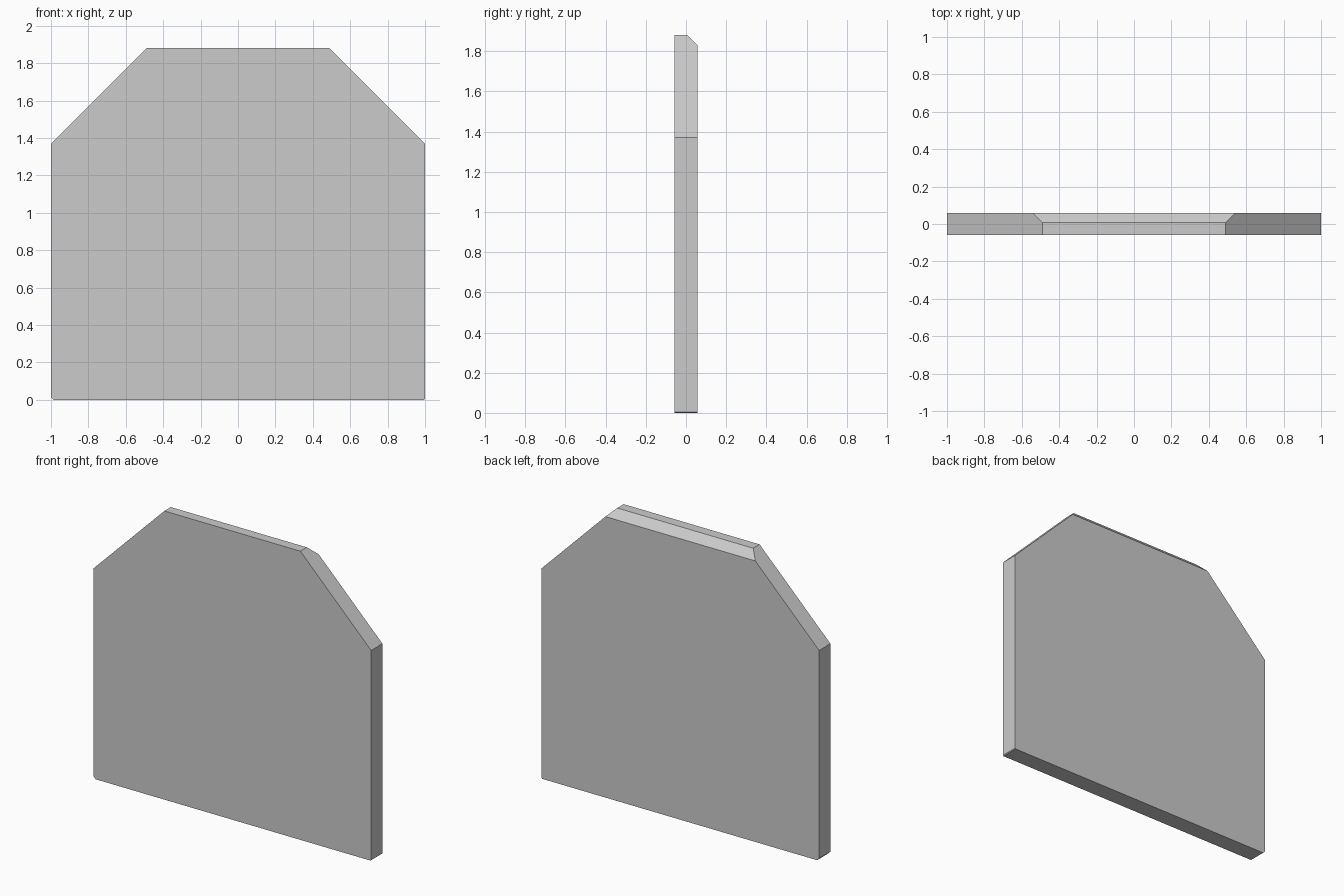
import bpy, bmesh

if "Cube" in bpy.data.objects:
    bpy.data.objects.remove(bpy.data.objects["Cube"])

HALF_T = 0.058   # half thickness of the slab
TOP = 1.88
CHAMFER = 0.05   # bevel along the top back edge

# Front outline (x, z), with clipped shoulders and tiny nicked bottom corners
outline = [(-0.985, 0), (0.995, 0), (1, 0.005), (1, 1.37), (0.49, TOP),
           (-0.49, TOP), (-1, 1.37), (-1, 0.015)]

bm = bmesh.new()
front = bm.faces.new([bm.verts.new((x, -HALF_T, z)) for x, z in outline])
ext = bmesh.ops.extrude_face_region(bm, geom=[front], use_keep_orig=True)
bmesh.ops.translate(bm, vec=(0, 2 * HALF_T, 0),
                    verts=[g for g in ext["geom"] if isinstance(g, bmesh.types.BMVert)])

# Slice off the top back edge at 45 degrees and cap the cut
cut = bmesh.ops.bisect_plane(bm, geom=bm.verts[:] + bm.edges[:] + bm.faces[:],
                             plane_co=(0, HALF_T, TOP - CHAMFER),
                             plane_no=(0, 1, 1), clear_outer=True)
bmesh.ops.holes_fill(bm, edges=[e for e in bm.edges if e.is_boundary], sides=0)
bmesh.ops.recalc_face_normals(bm, faces=bm.faces[:])

mesh = bpy.data.meshes.new("slab")
bm.to_mesh(mesh)
bm.free()
slab = bpy.data.objects.new("slab", mesh)
bpy.context.collection.objects.link(slab)
